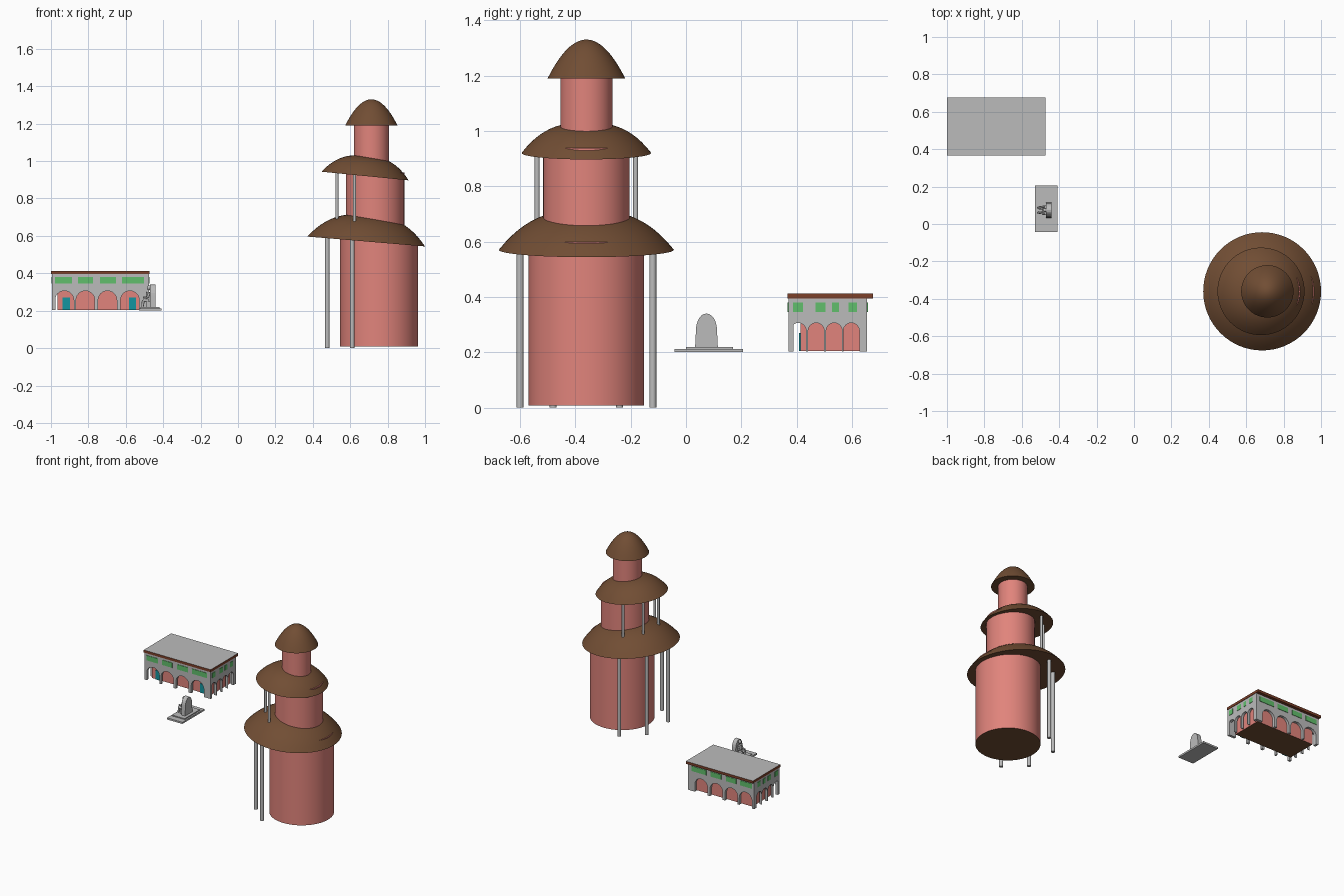
import bpy
import bmesh
from math import sin, cos, pi, radians
from mathutils import Matrix, Vector

cube = bpy.data.objects.get("Cube")
if cube:
    bpy.data.objects.remove(cube, do_unlink=True)


def material(name, rgb):
    m = bpy.data.materials.new(name)
    m.use_nodes = True
    m.diffuse_color = (*rgb, 1)
    m.node_tree.nodes["Principled BSDF"].inputs["Base Color"].default_value = (*rgb, 1)
    return m


SALMON = material("salmon plaster", (0.75, 0.23, 0.2))
BROWN = material("brown thatch", (0.165, 0.075, 0.034))
GREY = material("grey stone", (0.5, 0.5, 0.5))
EAVE = material("red brown eave", (0.2, 0.05, 0.022))
GREEN = material("green window", (0.12, 0.52, 0.15))
TEAL = material("teal door", (0.007, 0.3, 0.35))


def finish(bm, name, mats, rule=None, smooth=True):
    """Turn a bmesh into an object, colouring faces by an optional normal rule."""
    bmesh.ops.recalc_face_normals(bm, faces=bm.faces)
    bm.normal_update()
    for f in bm.faces:
        f.smooth = smooth
        if rule and rule(f.normal):
            f.material_index = 1
    me = bpy.data.meshes.new(name)
    bm.to_mesh(me)
    bm.free()
    for m in mats:
        me.materials.append(m)
    if smooth:
        me.set_sharp_from_angle(angle=radians(40))
    ob = bpy.data.objects.new(name, me)
    bpy.context.collection.objects.link(ob)
    return ob


def box(name, lo, hi, mats, rule=None):
    bm = bmesh.new()
    size = Vector(hi) - Vector(lo)
    mid = (Vector(hi) + Vector(lo)) / 2
    bmesh.ops.create_cube(bm, size=1, matrix=Matrix.Translation(mid) @ Matrix.Diagonal((*size, 1)))
    return finish(bm, name, mats, rule, smooth=False)


def rod(name, a, b, r1, mats, r2=None, sides=48, rule=None):
    """Cylinder or cone running from point a to point b."""
    a, b = Vector(a), Vector(b)
    turn = (b - a).to_track_quat("Z", "Y").to_matrix().to_4x4()
    bm = bmesh.new()
    bmesh.ops.create_cone(bm, cap_ends=True, segments=sides, radius1=r1,
                          radius2=r1 if r2 is None else r2, depth=(b - a).length,
                          matrix=Matrix.Translation((a + b) / 2) @ turn)
    return finish(bm, name, mats, rule)


def ball(name, at, size):
    bm = bmesh.new()
    bmesh.ops.create_uvsphere(bm, u_segments=16, v_segments=10, radius=1,
                              matrix=Matrix.Translation(at) @ Matrix.Diagonal((*size, 1)))
    return finish(bm, name, [GREY])


def dome(name, at, radius, height, power, tilt):
    """Lathed thatch roof with a flat underside."""
    bm = bmesh.new()
    rings, n = 14, 64
    top = bm.verts.new((0, 0, height))
    prev = None
    for i in range(1, rings + 1):
        t = i / rings
        z = height * (1 - t ** power)
        ring = [bm.verts.new((radius * t * cos(2 * pi * k / n),
                              radius * t * sin(2 * pi * k / n), z)) for k in range(n)]
        for k in range(n):
            j = (k + 1) % n
            bm.faces.new((top, ring[k], ring[j]) if prev is None
                         else (prev[k], ring[k], ring[j], prev[j]))
        prev = ring
    bm.faces.new(prev)
    ob = finish(bm, name, [BROWN])
    ob.location = at
    ob.rotation_euler.y = radians(tilt)


def extrude_outline(name, points, offset, mats, smooth=False):
    bm = bmesh.new()
    face = bm.faces.new([bm.verts.new(p) for p in points])
    out = bmesh.ops.extrude_face_region(bm, geom=[face])
    moved = [g for g in out["geom"] if isinstance(g, bmesh.types.BMVert)]
    bmesh.ops.translate(bm, verts=moved, vec=offset)
    return finish(bm, name, mats, smooth=smooth)


# Tower: drums and tilted roofs
TY = -0.36
rod("lower_drum", (0.754, TY, 0.008), (0.754, TY, 0.598), 0.209, [SALMON, BROWN], sides=64,
    rule=lambda n: n.z < -0.9)
rod("middle_drum", (0.733, TY, 0.59), (0.733, TY, 0.938), 0.156, [SALMON], sides=64)
rod("upper_drum", (0.714, TY, 0.93), (0.714, TY, 1.2), 0.094, [SALMON], sides=64)
dome("lower_roof", (0.685, TY, 0.57), 0.316, 0.142, 2.8, 4.8)
dome("middle_roof", (0.679, TY, 0.92), 0.234, 0.108, 2.8, 5.7)
dome("top_roof", (0.713, TY, 1.19), 0.14, 0.14, 2, 0)

# Tower: posts under the two lower roofs, in mirrored pairs
for label, x, dy, z0, z1, r in (("lower_outer", 0.61, 0.24, 0, 0.59, 0.0125),
                                ("lower_inner", 0.477, 0.12, 0, 0.6, 0.0125),
                                ("upper_outer", 0.623, 0.178, 0.66, 0.935, 0.009),
                                ("upper_inner", 0.529, 0.085, 0.65, 0.945, 0.009)):
    for side in (-1, 1):
        rod(f"{label}_post_{'front' if side < 0 else 'back'}", (x, TY + side * dy, z0),
            (x, TY + side * dy, z1), r, [GREY], sides=20)

# Hall: arcaded walls around an inner room
CX, CY = -0.735, 0.5125
HX, HY = 0.26, 0.1425
FLOOR, TOP, THICK = 0.203, 0.396, 0.018


def arcade(name, half, centres, radius, windows, along_x, sign):
    """Wall with round arches cut from the bottom and thin window plates."""
    crown = 0.306
    outline = [(-half, FLOOR)]
    for c in centres:
        outline.append((c - radius, FLOOR))
        for k in range(13):
            a = pi - pi * k / 12
            outline.append((c + radius * cos(a), crown - radius + radius * sin(a)))
        outline.append((c + radius, FLOOR))
    outline += [(half, FLOOR), (half, TOP), (-half, TOP)]
    depth = sign * (HY if along_x else HX)

    def place(u, d, z):
        return Vector((CX + u, CY + d, z) if along_x else (CX + d, CY + u, z))

    inward = place(0, -sign * THICK, 0) - place(0, 0, 0)
    extrude_outline(name + "_wall", [place(u, depth, z) for u, z in outline], inward, [GREY])
    for i, (u0, u1) in enumerate(windows):
        a = place(u0, depth - sign * 0.002, 0.345)
        b = place(u1, depth + sign * 0.003, 0.38)
        lo = [min(p) for p in zip(a, b)]
        hi = [max(p) for p in zip(a, b)]
        box(f"{name}_window_{i + 1}", lo, hi, [GREEN])


long_windows = ((-0.244, -0.153), (-0.121, -0.04), (-0.003, 0.083), (0.115, 0.232))
short_windows = ((-0.125, -0.089), (-0.045, -0.009), (0.016, 0.041), (0.074, 0.106))
for name, sign in (("front", -1), ("back", 1)):
    arcade(name, HX, (-0.193, -0.081, 0.037, 0.157), 0.05, long_windows, True, sign)
for name, sign in (("right", -1), ("left", 1)):
    arcade(name, HY, (-0.107, -0.042, 0.023, 0.085), 0.029, short_windows, False, sign)

box("inner_room", (-0.965, 0.413, 0.205), (-0.505, 0.632, 0.395), [SALMON, BROWN],
    rule=lambda n: n.z < -0.9)
for i, x in enumerate((-0.918, -0.565)):
    box(f"door_{i + 1}", (x - 0.019, 0.408, 0.205), (x + 0.019, 0.415, 0.27), [TEAL])
box("hall_roof", (-1, 0.367, 0.395), (-0.472, 0.676, 0.413), [EAVE, GREY],
    rule=lambda n: n.z > 0.9)

# Monument: stepped plinth, rounded back slab and seated figure
SY = 0.074
box("plinth", (-0.53, -0.042, 0.2), (-0.409, 0.206, 0.212), [GREY])
box("plinth_step", (-0.52, 0.0, 0.212), (-0.42, 0.17, 0.219), [GREY])
slab = [(-0.47, SY - 0.041, 0.219)]
for k in range(13):
    a = pi - pi * k / 12
    slab.append((-0.47, SY + 0.038 * cos(a), 0.28 + 0.06 * sin(a)))
slab.append((-0.47, SY + 0.041, 0.219))
extrude_outline("back_slab", slab, (0.03, 0, 0), [GREY])

rod("torso", (-0.478, SY, 0.25), (-0.474, SY, 0.3), 0.013, [GREY], r2=0.017, sides=12)
ball("head", (-0.476, SY, 0.322), (0.011, 0.01, 0.013))
box("seat", (-0.49, SY - 0.025, 0.217), (-0.468, SY + 0.025, 0.25), [GREY])
for side, label in ((-1, "left"), (1, "right")):
    y = SY + side * 0.013
    hand = SY + side * 0.02
    rod(label + "_thigh", (-0.478, y, 0.254), (-0.508, y, 0.256), 0.009, [GREY], sides=10)
    rod(label + "_shin", (-0.506, y, 0.257), (-0.511, y, 0.219), 0.008, [GREY], r2=0.006, sides=10)
    rod(label + "_upper_arm", (-0.474, hand, 0.298), (-0.483, hand, 0.272), 0.006, [GREY], sides=10)
    rod(label + "_forearm", (-0.483, hand, 0.272), (-0.506, y, 0.272), 0.005, [GREY], sides=10)
